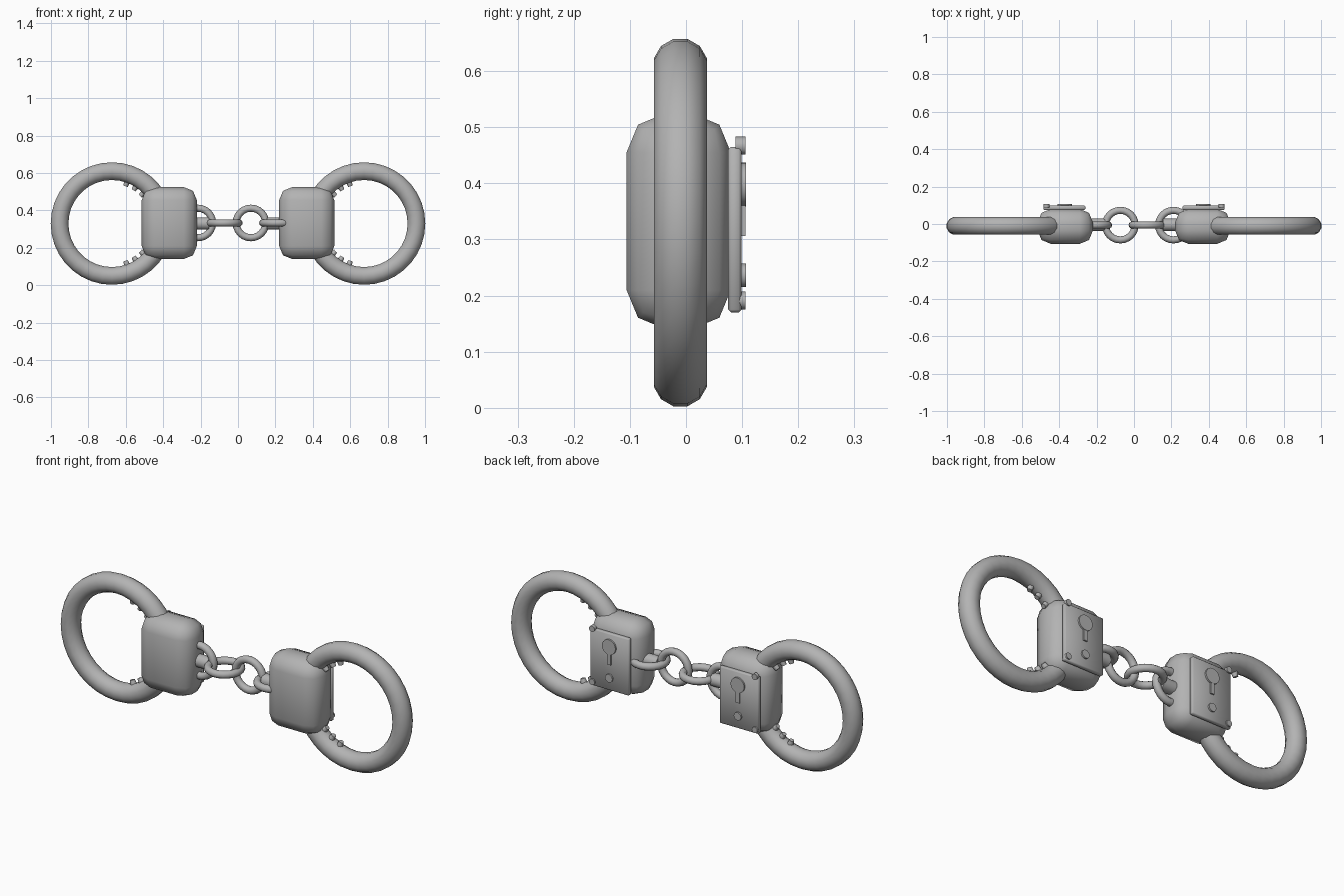
import bpy, bmesh, math
from mathutils import Matrix, Vector

old = bpy.data.objects.get("Cube")
if old:
    bpy.data.objects.remove(old, do_unlink=True)

steel = bpy.data.materials.new("grey steel")
steel.use_nodes = True
grey = (0.45, 0.45, 0.45, 1)
steel.diffuse_color = grey
steel.node_tree.nodes["Principled BSDF"].inputs["Base Color"].default_value = grey

MID = 0.33      # height of the centre line
DEPTH = -0.01   # ring plane


def finish(bm, name, angle=50):
    bmesh.ops.recalc_face_normals(bm, faces=bm.faces[:])
    mesh = bpy.data.meshes.new(name)
    bm.to_mesh(mesh)
    bm.free()
    mesh.materials.append(steel)
    obj = bpy.data.objects.new(name, mesh)
    bpy.context.collection.objects.link(obj)
    bpy.ops.object.select_all(action='DESELECT')
    obj.select_set(True)
    bpy.context.view_layer.objects.active = obj
    bpy.ops.object.shade_smooth_by_angle(angle=math.radians(angle))
    return obj


def ring(name, centre, major, minor, steps, sides, upright=True):
    """A round tube, built by spinning a circular section."""
    bm = bmesh.new()
    turn = Matrix.Rotation(math.pi / sides, 4, 'Y')
    place = Matrix.Translation((major, 0, 0)) @ turn @ Matrix.Rotation(math.pi / 2, 4, 'X')
    bmesh.ops.create_circle(bm, segments=sides, radius=minor, matrix=place)
    bmesh.ops.spin(bm, geom=bm.edges[:], cent=(0, 0, 0), axis=(0, 0, 1),
                   angle=math.tau, steps=steps, use_merge=True)
    bmesh.ops.remove_doubles(bm, verts=bm.verts[:], dist=0.0005)
    if upright:
        bm.transform(Matrix.Rotation(math.pi / 2, 4, 'X'))
    bm.transform(Matrix.Translation(centre))
    return finish(bm, name)


def block(name, low, high, bevel, segments):
    low, high = Vector(low), Vector(high)
    bm = bmesh.new()
    bmesh.ops.create_cube(bm, size=1, matrix=Matrix.Translation((low + high) / 2)
                          @ Matrix.Diagonal((*(high - low), 1)))
    if bevel:
        bmesh.ops.bevel(bm, geom=bm.edges[:], offset=bevel, segments=segments,
                        profile=0.5, affect='EDGES')
    return finish(bm, name)


def rod(name, start, end, r1, r2, sides):
    start, end = Vector(start), Vector(end)
    axis = end - start
    bm = bmesh.new()
    bmesh.ops.create_cone(bm, cap_ends=True, segments=sides, radius1=r1, radius2=r2,
                          depth=axis.length, matrix=Matrix.Translation((start + end) / 2)
                          @ axis.to_track_quat('Z', 'Y').to_matrix().to_4x4())
    return finish(bm, name)


for side, s in (("left", 1), ("right", -1)):
    # Cuff ring and lock body
    cx = s * 0.674
    ring(side + "_cuff_ring", (cx, DEPTH, MID), 0.28, 0.049, 36, 12)
    x0, x1 = sorted((s * 0.22, s * 0.515))
    block(side + "_lock_body", (x0, -0.106, 0.14), (x1, 0.08, 0.525), 0.07, 2)

    # Back plate with keyhole, button and two rivets
    p0, p1 = sorted((s * 0.26, s * 0.485))
    block(side + "_back_plate", (p0, 0.075, 0.17), (p1, 0.099, 0.465), 0.005, 1)
    kx = s * 0.37
    rod(side + "_keyhole_disc", (kx, 0.09, 0.398), (kx, 0.107, 0.398), 0.039, 0.039, 20)
    block(side + "_keyhole_slot", (kx - 0.011, 0.09, 0.306), (kx + 0.011, 0.106, 0.38), 0, 1)
    rod(side + "_plate_button", (kx, 0.09, 0.236), (kx, 0.107, 0.236), 0.021, 0.021, 16)
    for tag, z in (("upper", 0.467), ("lower", 0.191)):
        rod(f"{side}_{tag}_rivet", (s * 0.468, 0.088, z), (s * 0.468, 0.106, z),
            0.016, 0.016, 12)

    # Teeth on the inside of the ring beside the lock
    for tag, up in (("upper", 1), ("lower", -1)):
        for i, deg in enumerate((110, 123, 136)):
            a = math.radians(deg)
            out = Vector((s * math.cos(a), 0, up * math.sin(a)))
            hub = Vector((cx, DEPTH, MID))
            rod(f"{side}_{tag}_tooth_{i + 1}", hub + out * 0.25, hub + out * 0.212,
                0.019, 0.012, 8)

    # Peg holding the chain
    rod(side + "_chain_peg", (s * 0.25, -0.004, MID), (s * 0.155, -0.004, MID),
        0.033, 0.033, 16)

# Chain links, alternately upright and flat
for i in range(4):
    ring(f"chain_link_{i + 1}", (-0.215 + i * 0.142, -0.006, MID + 0.003),
         0.079, 0.019, 24, 10, upright=i % 2 == 0)
